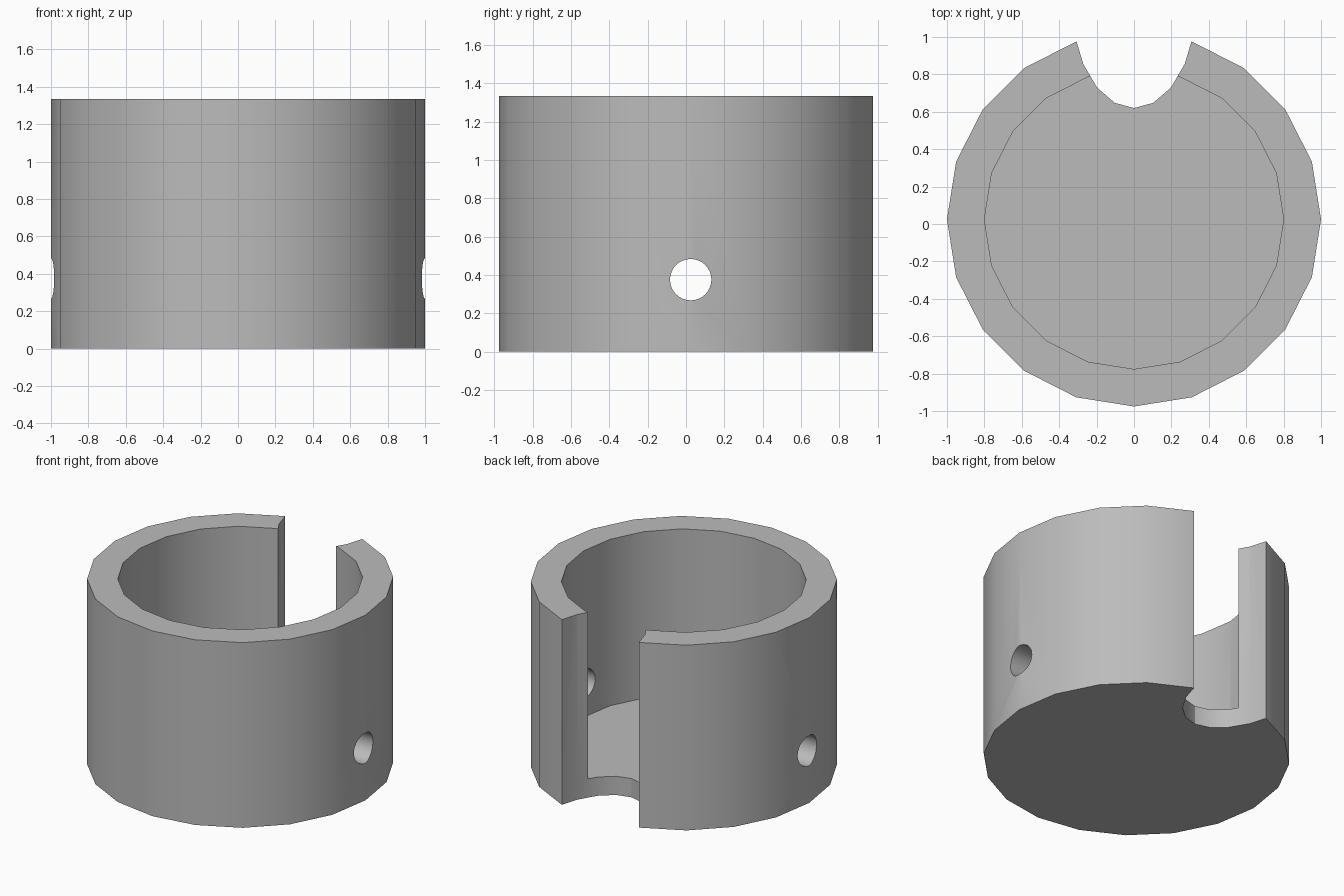
import bpy
import bmesh
from math import radians, sin, cos, tau
from mathutils import Matrix

cube = bpy.data.objects.get("Cube")
if cube:
    bpy.data.objects.remove(cube, do_unlink=True)

HEIGHT, FLOOR, CENTRE_Y = 1.335, 0.135, 0.0245
SIDES = 20

grey = bpy.data.materials.new("plain_grey")
grey.use_nodes = True
colour = (0.5, 0.5, 0.5, 1)
grey.diffuse_color = colour
grey.node_tree.nodes["Principled BSDF"].inputs["Base Color"].default_value = colour


def lathe(name, rings, sides, place=Matrix()):
    """Closed solid through rings of (x radius, y radius, z)."""
    bm = bmesh.new()
    loops = [[bm.verts.new((rx * cos(tau * i / sides), ry * sin(tau * i / sides), z))
              for i in range(sides)] for rx, ry, z in rings]
    for low, high in zip(loops, loops[1:]):
        for i in range(sides):
            j = (i + 1) % sides
            bm.faces.new((low[i], low[j], high[j], high[i]))
    bm.faces.new(loops[0])
    bm.faces.new(loops[-1])
    bmesh.ops.transform(bm, matrix=place, verts=bm.verts)
    bmesh.ops.recalc_face_normals(bm, faces=bm.faces)
    mesh = bpy.data.meshes.new(name)
    bm.to_mesh(mesh)
    bm.free()
    mesh.materials.append(grey)
    obj = bpy.data.objects.new(name, mesh)
    bpy.context.collection.objects.link(obj)
    return obj


# Cup: outer wall, rim, inner wall and floor
cup = lathe("cup", [(1, 1, 0), (1, 1, HEIGHT), (0.8, 0.8, HEIGHT), (0.8, 0.8, FLOOR)],
            SIDES, Matrix.Translation((0, CENTRE_Y, 0)))

# Oval slot through the back wall and floor
slot = lathe("slot_cutter", [(0.335, 0.57, -0.2), (0.335, 0.57, HEIGHT + 0.2)],
             SIDES, Matrix.Translation((0, 1.19, 0)))

# Round pin holes through both side walls
pin = lathe("pin_hole_cutter", [(0.108, 0.108, -1.3), (0.108, 0.108, 1.3)], 32,
            Matrix.Translation((0, CENTRE_Y, 0.376)) @ Matrix.Rotation(radians(90), 4, "Y"))

bpy.ops.object.select_all(action="DESELECT")
cup.select_set(True)
bpy.context.view_layer.objects.active = cup
for cutter in (slot, pin):
    cut = cup.modifiers.new(cutter.name, "BOOLEAN")
    cut.operation = "DIFFERENCE"
    cut.solver = "EXACT"
    cut.object = cutter
    bpy.ops.object.modifier_apply(modifier=cut.name)
    bpy.data.objects.remove(cutter, do_unlink=True)

bpy.ops.object.shade_smooth_by_angle(angle=radians(30))
